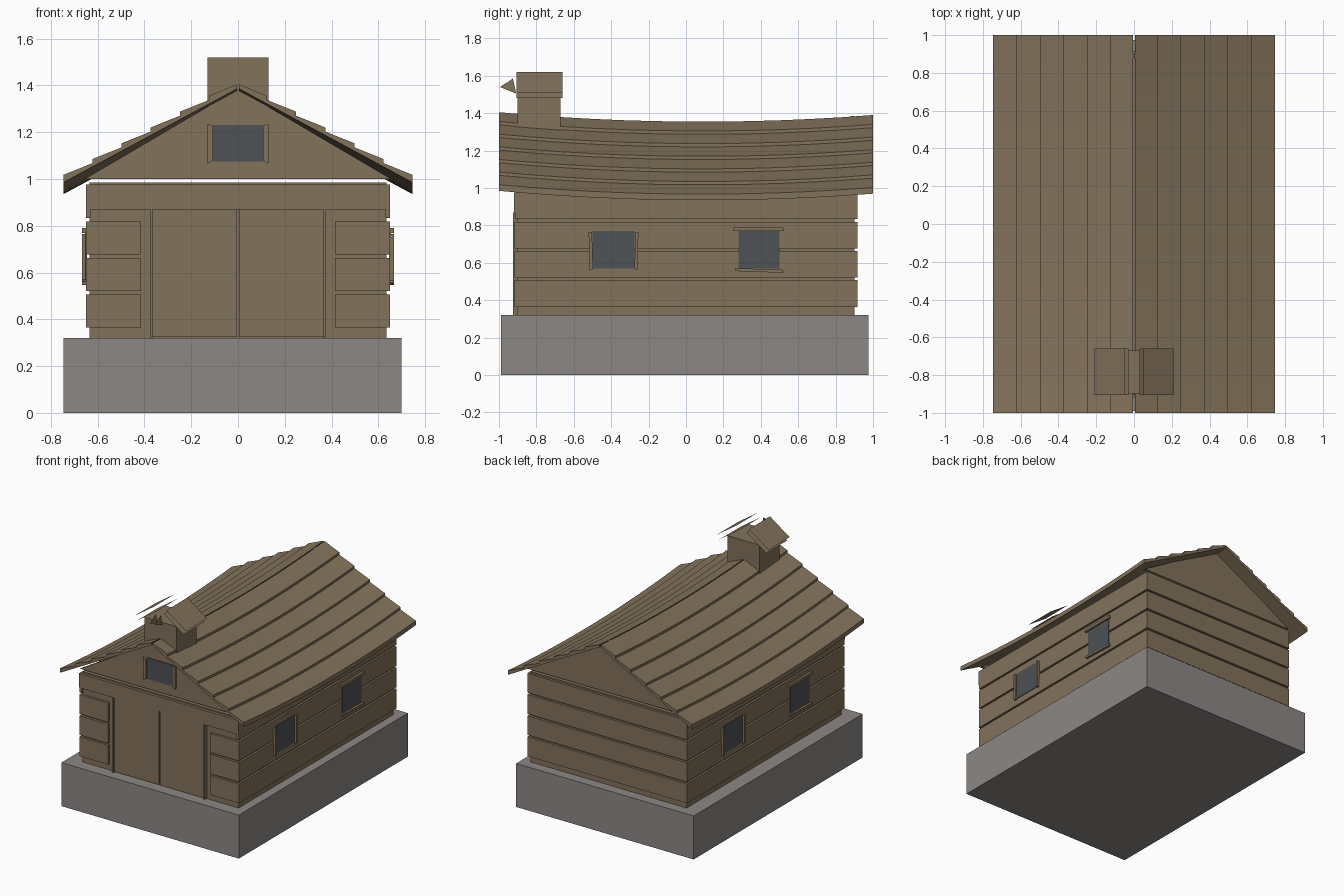
import bpy
import bmesh
import math
from mathutils import Matrix, Vector

if "Cube" in bpy.data.objects:
    bpy.data.objects.remove(bpy.data.objects["Cube"], do_unlink=True)


def material(name, colour):
    mat = bpy.data.materials.new(name)
    mat.use_nodes = True
    mat.diffuse_color = (*colour, 1)
    mat.node_tree.nodes["Principled BSDF"].inputs["Base Color"].default_value = (*colour, 1)
    return mat


WOOD = material("brown_wood", (0.225, 0.168, 0.105))
STONE = material("grey_stone", (0.26, 0.245, 0.235))
GLASS = material("dark_glass", (0.075, 0.085, 0.09))


def finish(name, bm, mat, normals=True):
    if normals:
        bmesh.ops.recalc_face_normals(bm, faces=bm.faces)
    mesh = bpy.data.meshes.new(name)
    bm.to_mesh(mesh)
    bm.free()
    mesh.materials.append(mat)
    obj = bpy.data.objects.new(name, mesh)
    bpy.context.collection.objects.link(obj)
    return obj


def box(name, xs, ys, zs, mat=WOOD, tilt=0, axis="X"):
    """Box given by its ranges, optionally tilted about its centre."""
    centre = Vector((sum(xs) / 2, sum(ys) / 2, sum(zs) / 2))
    size = (xs[1] - xs[0], ys[1] - ys[0], zs[1] - zs[0])
    bm = bmesh.new()
    bmesh.ops.create_cube(bm, size=1, matrix=Matrix.Diagonal((*size, 1)))
    bmesh.ops.rotate(bm, verts=bm.verts, matrix=Matrix.Rotation(math.radians(tilt), 3, axis))
    bmesh.ops.translate(bm, verts=bm.verts, vec=centre)
    return finish(name, bm, mat)


def loft(name, profile, ys, lift, mat=WOOD):
    """Closed prism of an (x, z) profile along y, raised by lift(y)."""
    bm = bmesh.new()
    rings = [[bm.verts.new((x, y, z + lift(y))) for x, z in profile] for y in ys]
    n = len(profile)
    for a, b in zip(rings, rings[1:]):
        for i in range(n):
            j = (i + 1) % n
            bm.faces.new((a[i], a[j], b[j], b[i]))
    bm.faces.new(rings[0])
    bm.faces.new(rings[-1])
    return finish(name, bm, mat)


def sheet(name, points):
    """Single flat face."""
    bm = bmesh.new()
    bm.faces.new([bm.verts.new(p) for p in points])
    return finish(name, bm, WOOD, normals=False)


def flat(y):
    return 0


def sag(y):
    return 0.0425 * y * y - 0.0075 * y


# Foundation and wall core
box("foundation", (-0.745, 0.70), (-0.99, 0.975), (0, 0.32), STONE)
box("wall_core", (-0.635, 0.635), (-0.9, 0.9), (0.32, 0.985))

# Wall planks: long sides, back, and short front pieces beside the door
for row in range(4):
    low = 0.365 + 0.156 * row
    zs = (low, low + 0.142)
    for side, label in ((1, "left"), (-1, "right")):
        outer = sorted((side * 0.63, side * 0.65))
        box(f"{label}_wall_plank_{row}", outer, (-0.915, 0.915), zs)
        if row < 3:
            short = sorted((side * 0.415, side * 0.649))
            box(f"{label}_front_plank_{row}", short, (-0.917, -0.89), zs)
    box(f"back_wall_plank_{row}", (-0.649, 0.649), (0.89, 0.917), zs)
box("front_beam", (-0.65, 0.65), (-0.92, -0.89), (0.87, 0.976))

# Double door with frame posts
for side, label in ((1, "left"), (-1, "right")):
    box(f"{label}_door", sorted((side * 0.004, side * 0.365)), (-0.913, -0.89), (0.325, 0.87))
    box(f"{label}_door_post", sorted((side * 0.365, side * 0.376)), (-0.925, -0.89), (0.322, 0.87))

# Gable ends
gable = ((-0.655, 1.0), (0.655, 1.0), (0, 1.385))
loft("front_gable", gable, (-0.9, -0.88), flat)
loft("back_gable", gable, (0.88, 0.9), flat)

# Gable window with two flared jambs
box("gable_window", (-0.106, 0.106), (-0.906, -0.898), (1.075, 1.23), GLASS)
for side, label in ((1, "left"), (-1, "right")):
    jamb = ((side * 0.106, 1.08), (side * 0.13, 1.066), (side * 0.13, 1.236), (side * 0.106, 1.226))
    loft(f"gable_window_{label}_jamb", jamb, (-0.92, -0.898), flat)

# Side windows: one with upright jambs, one with head and sill, turned about for the other wall
for turn, label in ((1, "left"), (-1, "right")):
    def part(name, ys, zs, depth, mat=WOOD, tilt=0):
        box(f"{label}_{name}", sorted((turn * 0.645, turn * depth)),
            sorted((turn * ys[0], turn * ys[1])), zs, mat, tilt)
    part("jamb_window", (-0.5, -0.275), (0.57, 0.77), 0.654, GLASS)
    part("jamb_window_front_jamb", (-0.518, -0.5), (0.563, 0.765), 0.667, WOOD, turn * 1.5)
    part("jamb_window_back_jamb", (-0.273, -0.257), (0.563, 0.765), 0.667, WOOD, turn * -1.5)
    part("sill_window", (0.28, 0.5), (0.57, 0.77), 0.654, GLASS)
    part("sill_window_head", (0.255, 0.52), (0.77, 0.79), 0.667)
    part("sill_window_sill", (0.265, 0.52), (0.551, 0.567), 0.667, WOOD, turn * -2)

# Sagging roof of overlapping boards
BOARDS = 6
EAVE = 0.747
stations = [-1 + i / 6 for i in range(13)]
for side, label in ((1, "left"), (-1, "right")):
    for i in range(BOARDS):
        inner = max(EAVE * i / BOARDS, 0.004)
        outer = EAVE * (i + 1) / BOARDS
        top = 1.355 - 0.0675 * i
        profile = ((side * inner, top), (side * outer, top - 0.05),
                   (side * outer, 1.338 - 0.54 * outer), (side * inner, 1.338 - 0.54 * inner))
        loft(f"{label}_roof_board_{i}", profile, stations, sag)

# Small ridge turret with open-ended roof panels and a pair of pointed fins
box("turret", (-0.13, 0.13), (-0.9, -0.67), (1.27, 1.52))
for side, label in ((1, "left"), (-1, "right")):
    for layer, shift in (("outer", 0), ("inner", 1)):
        high = (side * (0.05 - 0.02 * shift), 1.62 - 0.03 * shift)
        low = (side * (0.21 - 0.02 * shift), 1.51 - 0.03 * shift)
        points = [(x, y, z) for (x, z), y in
                  ((high, -0.905), (low, -0.905), (low, -0.66), (high, -0.66))]
        if side * (1 - 2 * shift) < 0:
            points.reverse()
        sheet(f"turret_{label}_{layer}_roof_panel", points)
    fin = [(side * 0.02, y, z) for y, z in ((-0.995, 1.54), (-0.908, 1.505), (-0.925, 1.585))]
    sheet(f"turret_{label}_fin", fin if side > 0 else fin[::-1])
